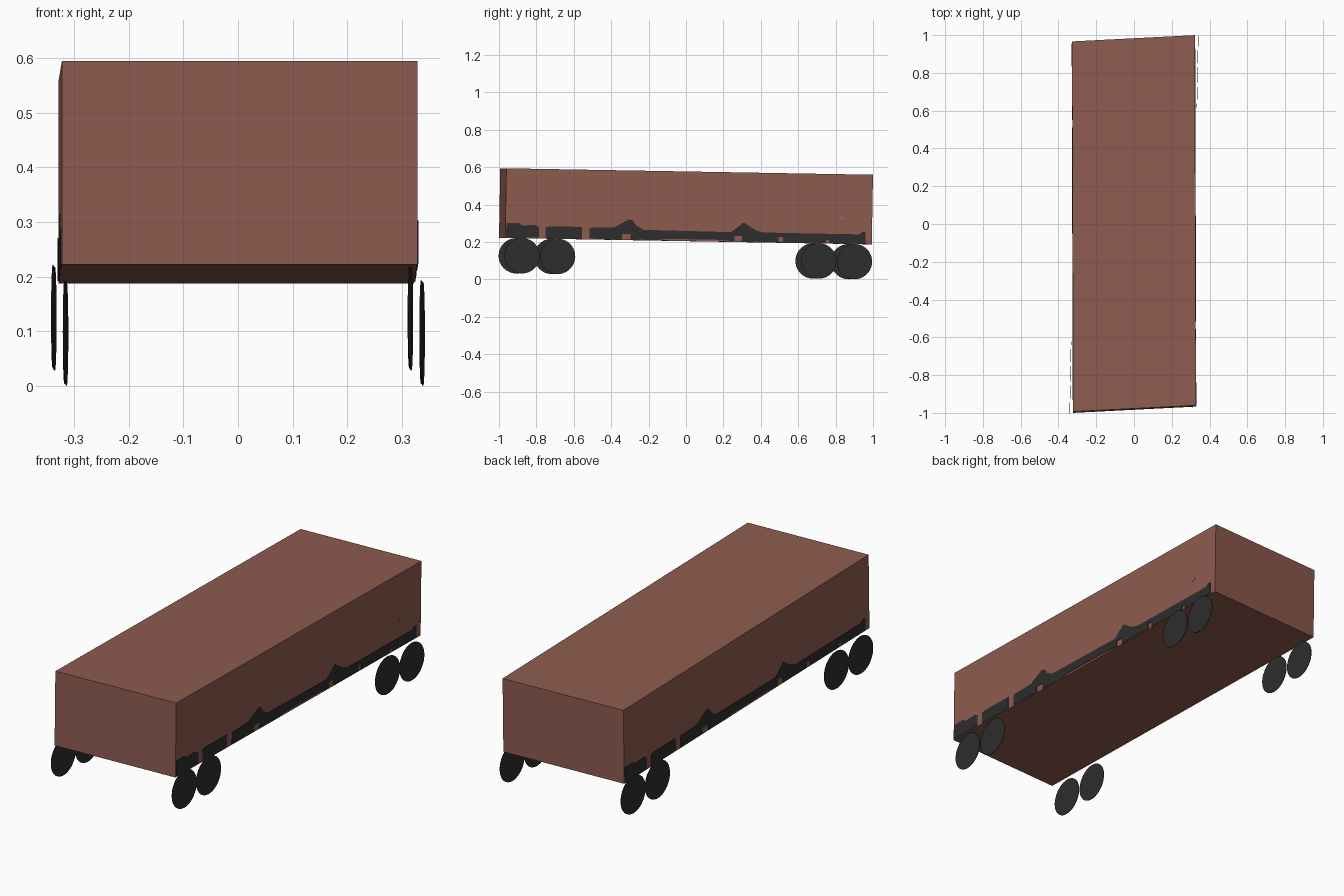
import bpy, bmesh, math
from mathutils import Matrix, Vector

if "Cube" in bpy.data.objects:
    bpy.data.objects.remove(bpy.data.objects["Cube"])


def material(name, rgb):
    m = bpy.data.materials.new(name)
    m.diffuse_color = (*rgb, 1)
    m.use_nodes = True
    m.node_tree.nodes["Principled BSDF"].inputs["Base Color"].default_value = m.diffuse_color
    return m


BROWN = material("rust_brown", (0.27, 0.105, 0.078))
DARK = material("dark_grey", (0.026, 0.026, 0.026))
GREY = material("light_grey", (0.2, 0.19, 0.18))

# Slight slant of the whole car body: local (x, y, height above floor) to world
BODY = Matrix(((1, -0.003, 0, 0),
               (0.051, 1, 0.0175, -0.0033),
               (0, -0.0175, 1, 0.205),
               (0, 0, 0, 1)))
HALF_W, HALF_L, HEIGHT = 0.325, 0.98, 0.372


def finish(bm, name, mat):
    bmesh.ops.recalc_face_normals(bm, faces=bm.faces)
    me = bpy.data.meshes.new(name)
    bm.to_mesh(me)
    bm.free()
    me.materials.append(mat)
    ob = bpy.data.objects.new(name, me)
    bpy.context.collection.objects.link(ob)
    return ob


def side_plate(name, outline, side, mat, thick=0.003):
    """Thin plate on a long side; the left side is the right one turned half round."""
    bm = bmesh.new()
    verts = [bm.verts.new((side * (HALF_W - 0.001), side * y, h)) for y, h in outline]
    face = bm.faces.new(verts)
    ext = bmesh.ops.extrude_face_region(bm, geom=[face])
    moved = [g for g in ext["geom"] if isinstance(g, bmesh.types.BMVert)]
    bmesh.ops.translate(bm, verts=moved, vec=Vector((side * thick, 0, 0)))
    bm.transform(BODY)
    return finish(bm, name, mat)


# Box body
bm = bmesh.new()
bmesh.ops.create_cube(bm, size=1)
bm.transform(BODY @ Matrix.Translation((0, 0, HEIGHT / 2))
             @ Matrix.Diagonal((2 * HALF_W, 2 * HALF_L, HEIGHT, 1)))
finish(bm, "car_body", BROWN)

# Underframe silhouettes along the lower sides (y, height)
END_BLOCK = [(-.975, .004), (-.975, .08), (-.91, .082), (-.89, .068), (-.82, .072),
             (-.80, .06), (-.80, .004)]
SECOND_BLOCK = [(-.765, .003), (-.765, .06), (-.74, .066), (-.57, .066), (-.57, .003)]
LONG_SILL = [(-.53, .004), (-.53, .062), (-.40, .066), (-.36, .088), (-.32, .11),
             (-.30, .105), (-.28, .078), (-.24, .056), (.23, .052), (.26, .078),
             (.295, .105), (.32, .088), (.36, .064), (.40, .053), (.91, .052),
             (.93, .066), (.945, .064), (.945, .003),
             # bottom edge with small notches
             (.755, .003), (.755, .02), (.735, .02), (.735, .003),
             (.505, .003), (.505, .03), (.48, .03), (.48, .003),
             (.285, .003), (.285, .033), (.245, .033), (.245, .004),
             (.15, .01), (-.12, .01), (-.16, .003),
             (-.31, .003), (-.31, .033), (-.355, .033), (-.355, .003)]

for side, label in ((1, "right"), (-1, "left")):
    side_plate(f"{label}_end_block", END_BLOCK, side, DARK)
    side_plate(f"{label}_second_block", SECOND_BLOCK, side, DARK)
    side_plate(f"{label}_long_sill", LONG_SILL, side, DARK)

    # Flat disc wheels in two pairs, following the slant of the car
    for i, y in enumerate((-.892, -.702, .695, .885)):
        bm = bmesh.new()
        bmesh.ops.create_cone(bm, cap_ends=True, segments=40,
                              radius1=.0945, radius2=.0945, depth=.002)
        pos = (side * .326 + .0135 * y, y + side * .0155, .111 - .0175 * y)
        bm.transform(Matrix.Translation(pos) @ Matrix.Rotation(-.03, 4, 'Z')
                     @ Matrix.Rotation(math.pi / 2, 4, 'Y'))
        finish(bm, f"{label}_wheel_{i + 1}", DARK)

# Small grey mark on the right side
side_plate("side_mark", [(.805, .128), (.805, .143), (.82, .146), (.828, .132)], 1, GREY)
